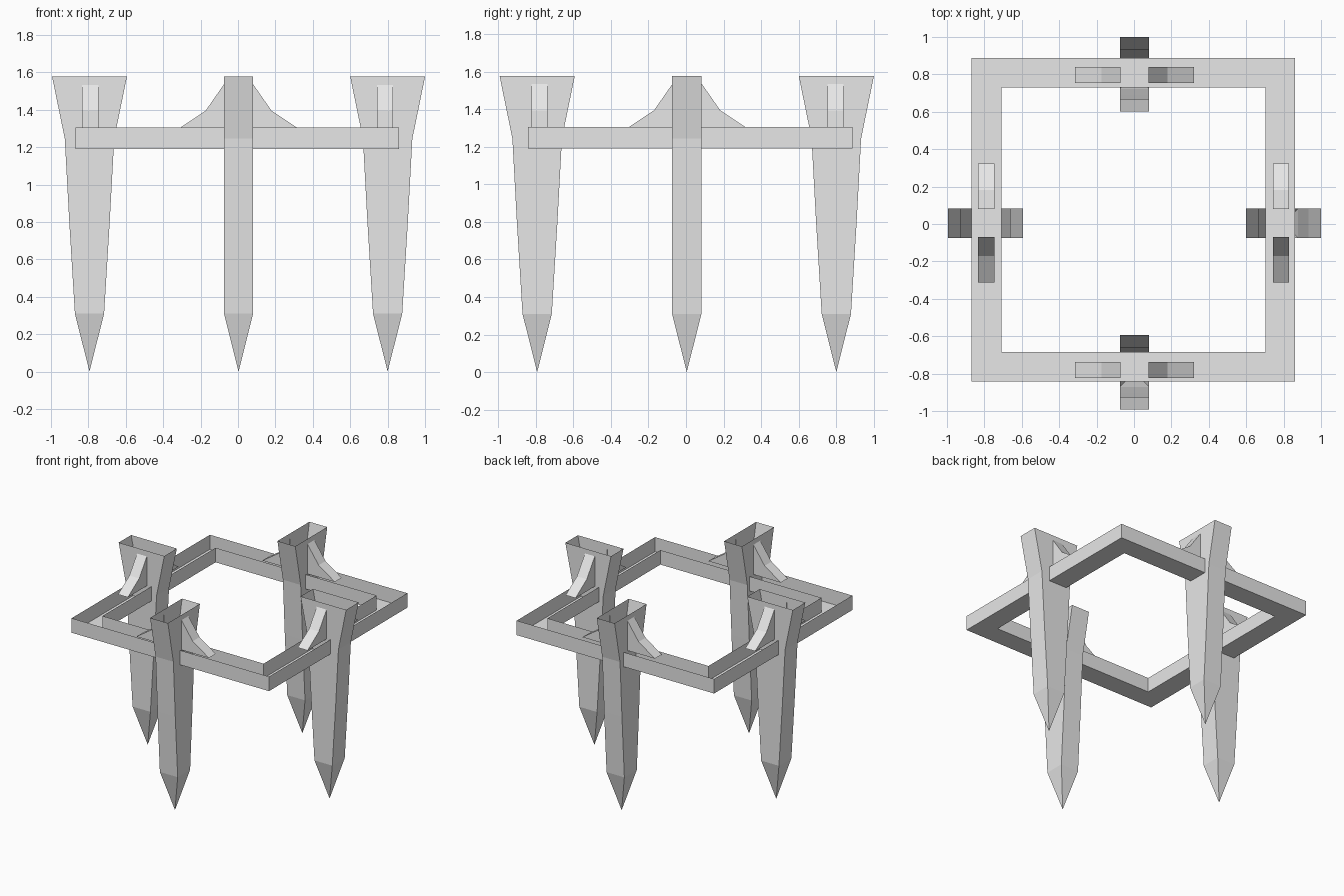
import bpy, bmesh
from mathutils import Matrix, Vector
from math import radians

cube = bpy.data.objects.get("Cube")
if cube:
    bpy.data.objects.remove(cube)

grey = bpy.data.materials.new("light_grey")
grey.use_nodes = True
grey.diffuse_color = (0.8, 0.8, 0.8, 1)
for node in grey.node_tree.nodes:
    if node.type == 'BSDF_PRINCIPLED':
        node.inputs["Base Color"].default_value = (0.8, 0.8, 0.8, 1)


def finish(name, bm, matrix=Matrix()):
    bmesh.ops.recalc_face_normals(bm, faces=bm.faces)
    bm.transform(matrix)
    mesh = bpy.data.meshes.new(name)
    bm.to_mesh(mesh)
    bm.free()
    mesh.materials.append(grey)
    obj = bpy.data.objects.new(name, mesh)
    bpy.context.collection.objects.link(obj)
    return obj


def rectangle(bm, x0, x1, y0, y1, z):
    return [bm.verts.new(p) for p in
            ((x0, y0, z), (x1, y0, z), (x1, y1, z), (x0, y1, z))]


def bridge(bm, a, b):
    for i in range(4):
        j = (i + 1) % 4
        bm.faces.new((a[i], a[j], b[j], b[i]))


# Hollow stake, open at the top: (height, radial half width)
STAKE = [(1.577, 0.2), (1.245, 0.132), (0.8, 0.108), (0.31, 0.078)]
HALF = 0.078


def stake(name, matrix):
    bm = bmesh.new()
    rings = [rectangle(bm, -w, w, -HALF, HALF, z) for z, w in STAKE]
    for a, b in zip(rings, rings[1:]):
        bridge(bm, a, b)
    tip = bm.verts.new((0, 0, 0))
    for i in range(4):
        bm.faces.new((rings[-1][i], rings[-1][(i + 1) % 4], tip))
    finish(name, bm, matrix)


# Angled brace between stake and frame
BRACE = [(HALF - 0.003, 1.3), (0.318, 1.3), (0.176, 1.395), (HALF - 0.003, 1.54)]


def brace(name, side, matrix):
    bm = bmesh.new()
    a, b = [[bm.verts.new((x, side * y, z)) for y, z in BRACE]
            for x in (-0.043, 0.043)]
    bridge(bm, a, b)
    bm.faces.new(a)
    bm.faces.new(b)
    finish(name, bm, matrix)


# Square channel frame: floor with outer and inner walls, open above
bm = bmesh.new()
OUTER = (-0.868, 0.862, -0.843, 0.888)
INNER = (-0.708, 0.704, -0.685, 0.73)
LOW, HIGH = 1.19, 1.305
loops = [rectangle(bm, *size, z) for size, z in
         ((OUTER, HIGH), (OUTER, LOW), (INNER, LOW), (INNER, HIGH))]
for a, b in zip(loops, loops[1:]):
    bridge(bm, a, b)
finish("channel_frame", bm)

# Four stakes, each with a brace on both sides
for name, angle, brace_reach in (("left", 0, 0.785), ("back", 90, 0.797),
                                 ("right", 180, 0.79), ("front", 270, 0.78)):
    turn = Matrix.Rotation(radians(angle), 4, 'Z')
    shift = Matrix.Translation(Vector((0.003, 0.004, 0)))
    stake(name + "_stake", shift @ turn @ Matrix.Translation((0.797, 0, 0)))
    along = Matrix.Translation(Vector((0.003, 0, 0)) if angle % 180
                               else Vector((0, 0.006, 0)))
    place = along @ turn @ Matrix.Translation((brace_reach, 0, 0))
    for label, side in (("_brace_a", 1), ("_brace_b", -1)):
        brace(name + label, side, place)
